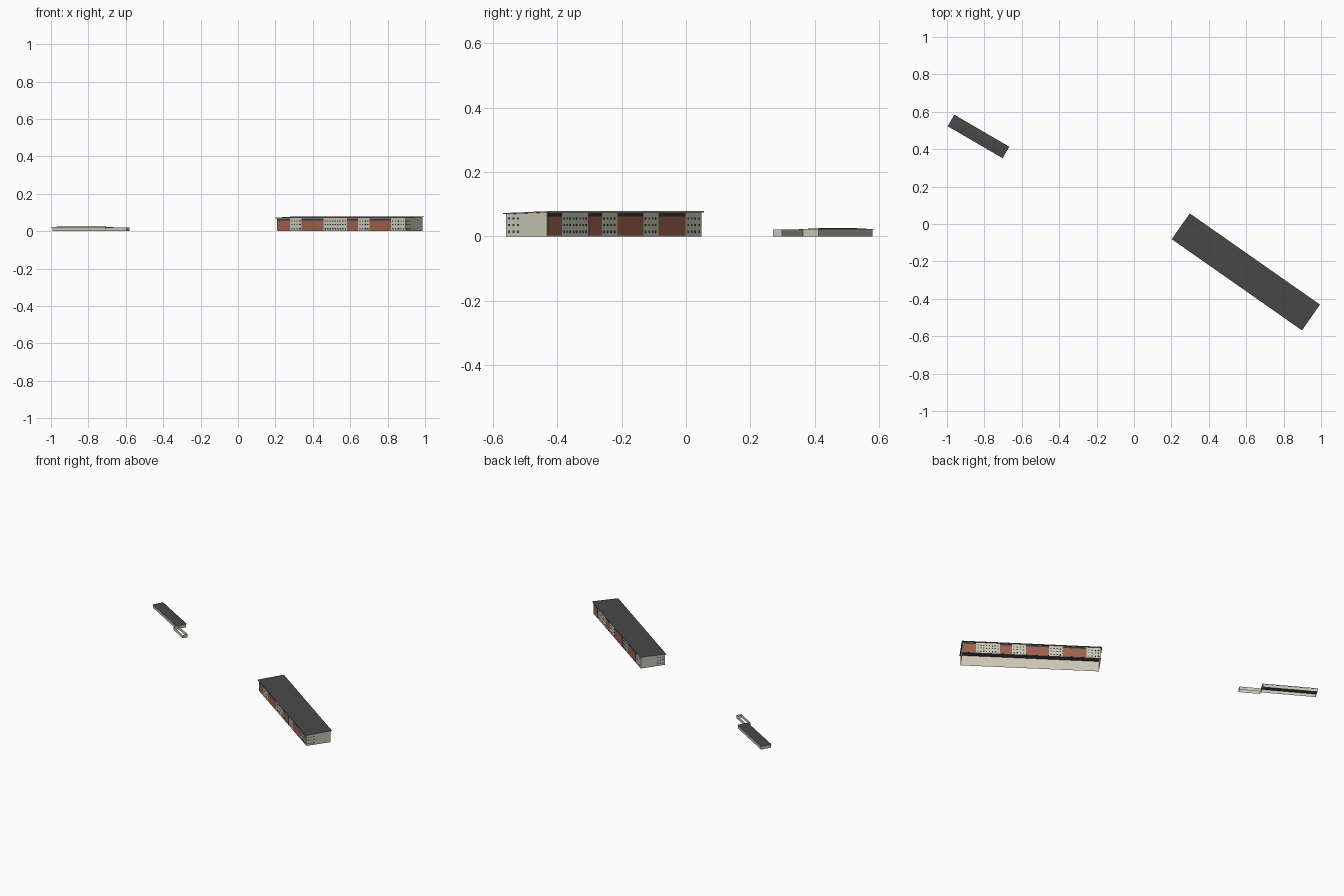
import bpy, math
from mathutils import Matrix, Vector

if "Cube" in bpy.data.objects:
    bpy.data.objects.remove(bpy.data.objects["Cube"])


def material(name, rgb):
    m = bpy.data.materials.new(name)
    m.diffuse_color = (*rgb, 1)
    m.use_nodes = True
    m.node_tree.nodes["Principled BSDF"].inputs["Base Color"].default_value = m.diffuse_color
    return m


LIGHT = material("pale_plaster", (0.60, 0.58, 0.48))
BROWN = material("red_brown_cladding", (0.34, 0.125, 0.08))
DARK = material("dark_roof", (0.065, 0.065, 0.065))
GLASS = material("dark_glass", (0.035, 0.042, 0.05))


def frame(x, y, degrees):
    return Matrix.Translation((x, y, 0)) @ Matrix.Rotation(math.radians(degrees), 4, 'Z')


def build(name, verts, faces, mats, place, rule=None):
    me = bpy.data.meshes.new(name)
    me.from_pydata(verts, [], faces)
    for m in mats:
        me.materials.append(m)
    me.update()
    if rule:
        for p in me.polygons:
            p.material_index = rule(p)
    ob = bpy.data.objects.new(name, me)
    ob.matrix_world = place
    bpy.context.collection.objects.link(ob)
    return ob


def walls(name, x0, x1, y0, y1, h_front, h_back, place):
    """Open ring of four thin walls, without floor or ceiling."""
    base = [(x0, y0), (x1, y0), (x1, y1), (x0, y1)]
    v = [(x, y, 0) for x, y in base]
    v += [(x, y, h_front if y == y0 else h_back) for x, y in base]
    f = [(i, (i + 1) % 4, (i + 1) % 4 + 4, i + 4) for i in range(4)]
    return build(name, v, f, [LIGHT], place)


def plates(name, rects, origin, along, out, mat, place, t=0.001):
    """Thin boxes on a wall; each rect is (start, end, z0, z1) along the wall."""
    o, a, n = Vector(origin), Vector(along), Vector(out)
    verts, faces = [], []
    for s, e, z0, z1 in rects:
        b = len(verts)
        for d in (0.0002, t):
            verts += [o + a * p + n * d + Vector((0, 0, z))
                      for p, z in ((s, z0), (e, z0), (e, z1), (s, z1))]
        faces += [(b + 4, b + 5, b + 6, b + 7)]
        faces += [(b + i, b + (i + 1) % 4, b + (i + 1) % 4 + 4, b + i + 4) for i in range(4)]
    return build(name, verts, faces, [mat], place)


def windows(s, e, rows, pitch=0.016, w=0.007):
    n = max(1, int((e - s) / pitch))
    step = (e - s) / n
    return [(s + step * (i + .5) - w / 2, s + step * (i + .5) + w / 2, z0, z1)
            for i in range(n) for z0, z1 in rows]


# --- Long building -------------------------------------------------------
big = frame(0.598, -0.256, -35)
HX, HY = 0.419, 0.078
L = 2 * HX
LOW, HIGH = 0.069, 0.0745
walls("long_building_walls", -HX, HX, -HY, HY, LOW, HIGH, big)

# single pitch roof slab: dark faces, pale edge trim
rx, ry, th = HX + 0.006, HY + 0.006, 0.0035
rv = [(x, y, z + d) for d in (0, th) for x, y, z in
      ((-rx, -ry, LOW), (rx, -ry, LOW), (rx, ry, HIGH + .0005), (-rx, ry, HIGH + .0005))]
rf = [(3, 2, 1, 0), (4, 5, 6, 7)] + [(i, (i + 1) % 4, (i + 1) % 4 + 4, i + 4) for i in range(4)]
build("long_building_roof", rv, rf, [DARK, LIGHT], big, lambda p: int(abs(p.normal.z) < 0.5))

# long facades: brown bays with a glazed strip on top, window grids between
sides = {
    "front": ((-HX, -HY, 0), (0, -1, 0), LOW,
              [(0.0, .10), (.19, .36), (.545, .63), (.72, .885)]),
    "back": ((-HX, HY, 0), (0, 1, 0), HIGH,
             [(.105, .28), (.377, .545), (.645, .73), (.905, .995)]),
}
ROWS = [(.010, .018), (.033, .039), (.052, .058)]
for side, (origin, out, top, bays) in sides.items():
    brown = [(a * L, b * L, 0.003, top - .013) for a, b in bays]
    strip = [(a * L, b * L, top - .013, top - .002) for a, b in bays]
    glass, prev = [], 0.0
    for a, b in bays + [(1.0, 1.0)]:
        if a - prev > 0.02:
            glass += windows(prev * L + .004, a * L - .004, ROWS)
        prev = b
    plates(side + "_cladding", brown, origin, (1, 0, 0), out, BROWN, big)
    plates(side + "_glazed_strips", strip, origin, (1, 0, 0), out, GLASS, big)
    plates(side + "_windows", glass, origin, (1, 0, 0), out, GLASS, big)

# end walls: windows only on the front third
for side, s in (("left", -1), ("right", 1)):
    plates(side + "_end_windows", windows(.004, .055, ROWS), (s * HX, -HY, 0),
           (0, 1, 0), (s, 0, 0), GLASS, big)

# --- Small building ------------------------------------------------------
small = frame(-0.8315, 0.468, -30.2)
sx, sy, eave, ridge = 0.170, 0.0355, 0.021, 0.026
walls("small_building_walls", -sx + .003, sx - .003, -sy + .003, sy - .003, eave, eave, small)

# shallow hipped roof with pale edge trim
v = [(x, y, z) for z in (eave, eave + .0015) for x, y in
     ((-sx, -sy), (sx, -sy), (sx, sy), (-sx, sy))]
v += [(-.10, 0, ridge), (.08, 0, ridge)]
f = [(3, 2, 1, 0)] + [(i, (i + 1) % 4, (i + 1) % 4 + 4, i + 4) for i in range(4)]
f += [(4, 5, 9, 8), (5, 6, 9), (6, 7, 8, 9), (7, 4, 8)]
build("small_building_roof", v, f, [DARK, LIGHT], small, lambda p: int(abs(p.normal.z) < 0.02))

# open roofless yard at the small building's end
walls("yard_walls", sx + .001, sx + .132, -.052, -.021, 0.021, 0.021, small)
